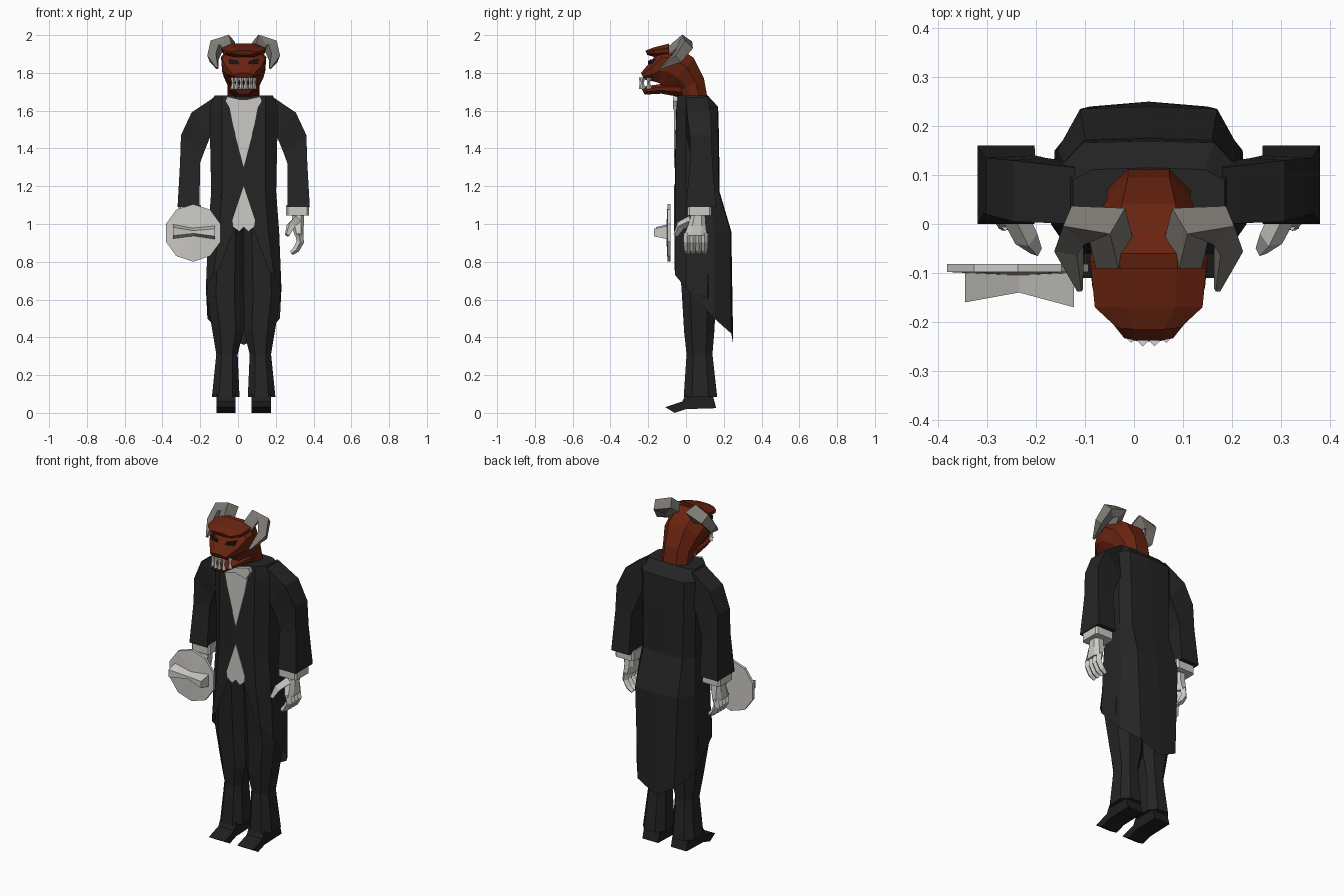
import bpy, bmesh, math
from mathutils import Vector

if "Cube" in bpy.data.objects:
    bpy.data.objects.remove(bpy.data.objects["Cube"])

CX = 0.03  # symmetry plane of the figure


def material(name, rgb):
    m = bpy.data.materials.new(name)
    m.diffuse_color = (*rgb, 1)
    m.use_nodes = True
    m.node_tree.nodes["Principled BSDF"].inputs["Base Color"].default_value = m.diffuse_color
    return m


SUIT = material("black suit", (0.018, 0.018, 0.018))
SHOE = material("dark hoof", (0.014, 0.014, 0.014))
SKIN = material("rust brown hide", (0.14, 0.017, 0.005))
HORN = material("grey horn", (0.21, 0.195, 0.175))
WHITE = material("off white", (0.60, 0.59, 0.56))
EYE = material("black eye", (0.01, 0.01, 0.01))


def loft(name, parts, mat, sides=(1,), closed=True, cx=CX):
    """Skin lists of rings; each part is repeated for every side sign."""
    bm = bmesh.new()
    for rings in parts:
        for s in sides:
            rv = [[bm.verts.new((cx + s * x, y, z)) for x, y, z in r] for r in rings]
            n = len(rv[0])
            for a, b in zip(rv, rv[1:]):
                for i in range(n if closed else n - 1):
                    j = (i + 1) % n
                    bm.faces.new((a[i], a[j], b[j], b[i]))
            if closed:
                bm.faces.new(rv[0])
                bm.faces.new(rv[-1])
    bmesh.ops.recalc_face_normals(bm, faces=bm.faces)
    me = bpy.data.meshes.new(name)
    bm.to_mesh(me)
    bm.free()
    me.materials.append(mat)
    ob = bpy.data.objects.new(name, me)
    bpy.context.collection.objects.link(ob)
    return ob


def box_ring(x0, x1, y0, y1, z, c=0.25):
    """Horizontal rectangle with cut corners."""
    dx, dy = (x1 - x0) * c, (y1 - y0) * c
    return [(x0 + dx, y0, z), (x1 - dx, y0, z), (x1, y0 + dy, z), (x1, y1 - dy, z),
            (x1 - dx, y1, z), (x0 + dx, y1, z), (x0, y1 - dy, z), (x0, y0 + dy, z)]


def mirror_ring(half):
    """Half outline from front centre to back centre -> whole outline."""
    return half + [(-x, y, z) for x, y, z in reversed(half) if x > 0]


def plate(pts, y0, y1):
    return [[(x, y, z) for x, z in pts] for y in (y0, y1)]


def tube(path, radii, n=4):
    path = [Vector(p) for p in path]
    rings, side = [], None
    for i, p in enumerate(path):
        t = (path[min(i + 1, len(path) - 1)] - path[max(i - 1, 0)]).normalized()
        if side is None:
            side = t.orthogonal()
        side = (side - t * side.dot(t)).normalized()
        up = t.cross(side)
        rings.append([tuple(p + (side * math.cos(a) + up * math.sin(a)) * radii[i])
                      for a in [2 * math.pi * (k + 0.5) / n for k in range(n)]])
    return rings


# Tailcoat body
def coat_ring(z, w, f, b, sf, sb):
    return mirror_ring([(0, f, z), (0.115, f + 0.003, z), (w, sf, z), (w, sb, z),
                        (w * 0.75, b - 0.004, z), (0, b, z)])


loft("coat_body", [[coat_ring(1.17, 0.172, -0.06, 0.178, 0.0, 0.12),
                    coat_ring(1.45, 0.178, -0.057, 0.175, 0.0, 0.12),
                    coat_ring(1.62, 0.178, -0.052, 0.17, 0.0, 0.12),
                    coat_ring(1.68, 0.155, -0.045, 0.115, 0.0, 0.09)]], SUIT)

# Open coat tails, longest at the back
tails = [[(0, -.06, 1.17), (.115, -.057, 1.17), (.172, 0, 1.17), (.172, .12, 1.17),
          (.129, .174, 1.17), (0, .178, 1.17)],
         [(.055, -.06, .96), (.13, -.06, .96), (.188, 0, .96), (.187, .15, .96),
          (.14, .235, .96), (0, .24, .96)],
         [(.13, -.06, .76), (.16, -.058, .73), (.2, 0, .66), (.192, .15, .5),
          (.12, .24, .42), (0, .25, .36)]]
loft("coat_tails", [tails], SUIT, (1, -1), closed=False)

# Trousers
legs = [box_ring(0, .165, -.05, .17, 1.16), box_ring(0, .175, -.045, .17, .95),
        box_ring(0, .197, -.022, .16, .63), box_ring(.002, .165, -.01, .15, .43),
        box_ring(.032, .145, .003, .14, .31), box_ring(.022, .168, -.012, .165, .085)]
loft("trousers", [legs], SUIT, (1, -1))

# Hoof-like shoes, side profile pushed across x
shoe = [(-.11, .03), (-.02, .06), (0, .1), (.14, .1), (.16, .025), (0, .02), (-.06, 0)]
loft("shoes", [[[(x, y, z) for y, z in shoe] for x in (.042, .145)]], SHOE, (1, -1))


# Sleeves: rings from outer and inner edge points in the front view
def sleeve_ring(xo, zo, xi, zi, y0, y1):
    return [(xo, y0, zo), (xo, y1, zo), (xi, y1, zi), (xi, y0, zi)]


sleeve = [sleeve_ring(.15, 1.675, .15, 1.45, .0, .115),
          sleeve_ring(.276, 1.59, .178, 1.46, .005, .13),
          sleeve_ring(.332, 1.47, .21, 1.38, .02, .135),
          sleeve_ring(.337, 1.32, .232, 1.32, .02, .14),
          sleeve_ring(.35, 1.09, .233, 1.09, 0, .16)]
loft("sleeves", [sleeve], SUIT, (1, -1))
loft("shirt_cuffs", [[box_ring(.225, .345, .008, .135, z, .08) for z in (1.1, 1.045)]],
     WHITE, (1, -1))

# Gloved hands: palm, four fingers, thumb
hand = [[box_ring(.255, .32, .03, .1, 1.06), box_ring(.255, .318, .01, .105, .99),
         box_ring(.27, .318, -.01, .11, .94)]]
for k in range(4):
    y = .007 + k * .03
    hand.append(tube([(.293, y, .95), (.30, y, .905), (.278, y, .865), (.252, y, .845)],
                     [.021, .02, .018, .012]))
hand.append(tube([(.28, .03, 1.02), (.25, -.03, .99), (.23, -.055, .94)], [.027, .025, .013]))
loft("gloves", hand, WHITE, (1, -1))

# Shirt front, waistcoat and bow tie
loft("shirt_front", [plate([(-.085, 1.66), (.085, 1.66), (.06, 1.53), (0, 1.3), (-.06, 1.53)],
                           -.063, -.054)], WHITE)
loft("waistcoat", [plate([(0, 1.2), (.06, 1.02), (.055, .985), (.025, .96), (0, .985),
                          (-.025, .96), (-.055, .985), (-.06, 1.02)], -.064, -.056)], WHITE)
loft("bow_tie", [plate([(0, 1.655), (.088, 1.675), (.097, 1.65), (.07, 1.605), (0, 1.625)],
                       -.07, -.04)], WHITE, (1, -1))


# Beast head: rings from neck to snout, given by top point, bottom point, half width
def head_ring(ty, tz, by, bz, w):
    def at(f, x):
        return (x, by + (ty - by) * f, bz + (tz - bz) * f)
    return [at(1, .5 * w), at(.7, w), at(.35, w * .95), at(0, .5 * w),
            at(0, -.5 * w), at(.35, -w * .95), at(.7, -w), at(1, -.5 * w)]


loft("head", [[head_ring(.115, 1.66, -.02, 1.66, .085), head_ring(.095, 1.77, -.05, 1.70, .085),
               head_ring(.04, 1.88, -.09, 1.72, .11), head_ring(-.06, 1.95, -.12, 1.73, .12),
               head_ring(-.125, 1.935, -.14, 1.745, .115), head_ring(-.18, 1.87, -.17, 1.755, .095),
               head_ring(-.238, 1.80, -.222, 1.765, .05)]], SKIN)
loft("brow", [[head_ring(-.09, 1.955, -.09, 1.88, .118), head_ring(-.17, 1.935, -.17, 1.885, .11),
               head_ring(-.215, 1.918, -.205, 1.895, .065)]], SKIN)
loft("jaw", [[head_ring(-.03, 1.75, -.02, 1.67, .085), head_ring(-.14, 1.74, -.13, 1.69, .075),
              head_ring(-.24, 1.725, -.22, 1.685, .042)]], SKIN)

# Eyes and teeth
loft("eyes", [[[(.025, y, 1.845), (.075, y + .012, 1.85), (.078, y + .012, 1.872), (.03, y, 1.862)]
               for y in (-.2, -.17)]], EYE, (1, -1))
teeth = []
for x, y in ((.012, -.235), (.036, -.228), (.055, -.195)):
    for z, tip in ((1.775, 1.735), (1.715, 1.765)):
        teeth.append(tube([(x, y, z), (x, y - .005, tip)], [.015, .003]))
loft("teeth", teeth, WHITE, (1, -1))

# Curled horns
loft("horns", [tube([(.065, -.08, 1.895), (.085, 0, 1.957), (.145, -.003, 1.94),
                     (.163, -.045, 1.88), (.14, -.135, 1.825)],
                    [.044, .05, .043, .034, .007])], HORN, (1, -1))

# Round serving lid with a waisted handle
lid = [[(r * math.cos(a), y, .953 + r * math.sin(a))
        for a in [2 * math.pi * (k + .5) / 10 for k in range(10)]]
       for r, y in ((.152, -.082), (.152, -.098), (.03, -.104))]
loft("serving_lid", [lid], WHITE, cx=-.237)
loft("lid_handle", [[[(x, -.1, z0), (x, -.1, z1), (x, y, z1 - .015), (x, y, z0 + .015)]
                     for x, y, z0, z1 in ((-.11, -.16, .923, .998), (0, -.14, .935, .98),
                                          (.112, -.17, .92, .99))]], WHITE, cx=-.235)
